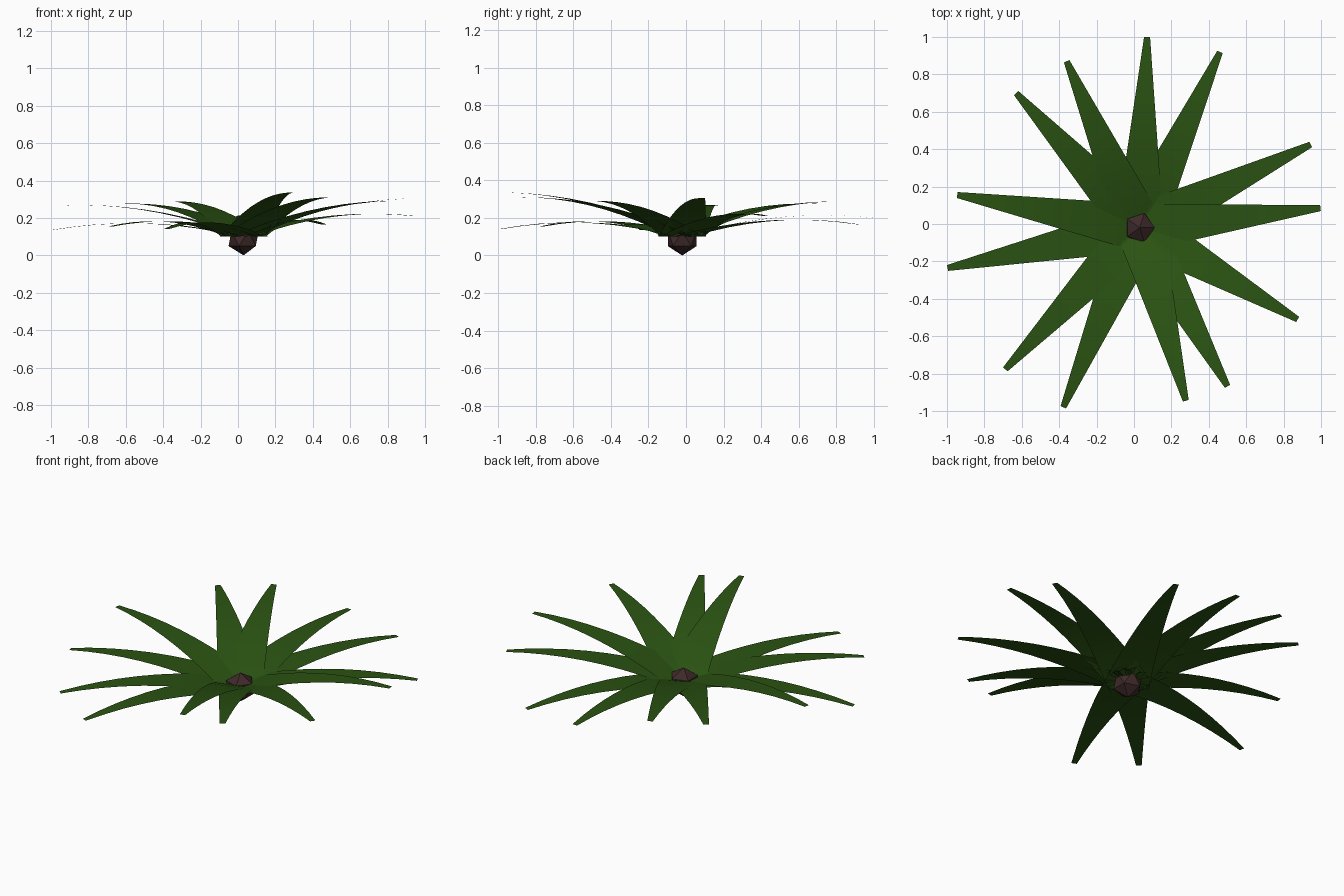
import bpy, bmesh
from mathutils import Vector

if "Cube" in bpy.data.objects:
    bpy.data.objects.remove(bpy.data.objects["Cube"])


def material(name, rgb):
    m = bpy.data.materials.new(name)
    m.diffuse_color = (*rgb, 1)
    m.use_nodes = True
    m.node_tree.nodes["Principled BSDF"].inputs["Base Color"].default_value = m.diffuse_color
    return m


leaf_green = material("leaf green", (0.023, 0.085, 0.006))
core_brown = material("core brown", (0.048, 0.023, 0.022))

CENTRE = Vector((0.03, -0.02, 0.1))
BASE_W, TIP_W, DROOP, SEGS = 0.256, 0.032, 0.21, 9


def finish(name, bm, mat):
    me = bpy.data.meshes.new(name)
    bm.to_mesh(me)
    bm.free()
    me.materials.append(mat)
    ob = bpy.data.objects.new(name, me)
    bpy.context.collection.objects.link(ob)
    return ob


# Leaf: flat tapering strip that rises from the centre and droops towards its tip
def leaf(name, tip):
    bm = bmesh.new()
    out = Vector((tip[0] - CENTRE.x, tip[1] - CENTRE.y, 0))
    side = Vector((-out.y, out.x, 0)).normalized()
    rise = tip[2] - CENTRE.z + DROOP
    prev = None
    for i in range(SEGS + 1):
        t = i / SEGS
        mid = CENTRE + out * t + Vector((0, 0, rise * t - DROOP * t * t))
        half = side * (BASE_W + (TIP_W - BASE_W) * t) / 2
        row = [bm.verts.new(mid - half), bm.verts.new(mid + half)]
        if prev:
            bm.faces.new((prev[0], row[0], row[1], prev[1])).smooth = True
        prev = row
    finish(name, bm, leaf_green)


tips = [(0.07, 1.0, 0.20), (0.46, 0.92, 0.165), (0.945, 0.425, 0.21),
        (0.997, 0.085, 0.305), (0.875, -0.51, 0.29), (0.50, -0.868, 0.31),
        (0.277, -0.945, 0.335), (-0.378, -0.98, 0.142), (-0.688, -0.777, 0.153),
        (-0.997, -0.235, 0.135), (-0.945, 0.155, 0.267), (-0.63, 0.70, 0.275),
        (-0.36, 0.87, 0.288)]
for n, tip in enumerate(tips):
    leaf(f"leaf_{n + 1}", tip)

# Faceted core at the heart of the rosette
bm = bmesh.new()
bmesh.ops.create_icosphere(bm, subdivisions=1, radius=0.09)
core = finish("core", bm, core_brown)
core.location = (CENTRE.x, CENTRE.y, 0.09)
